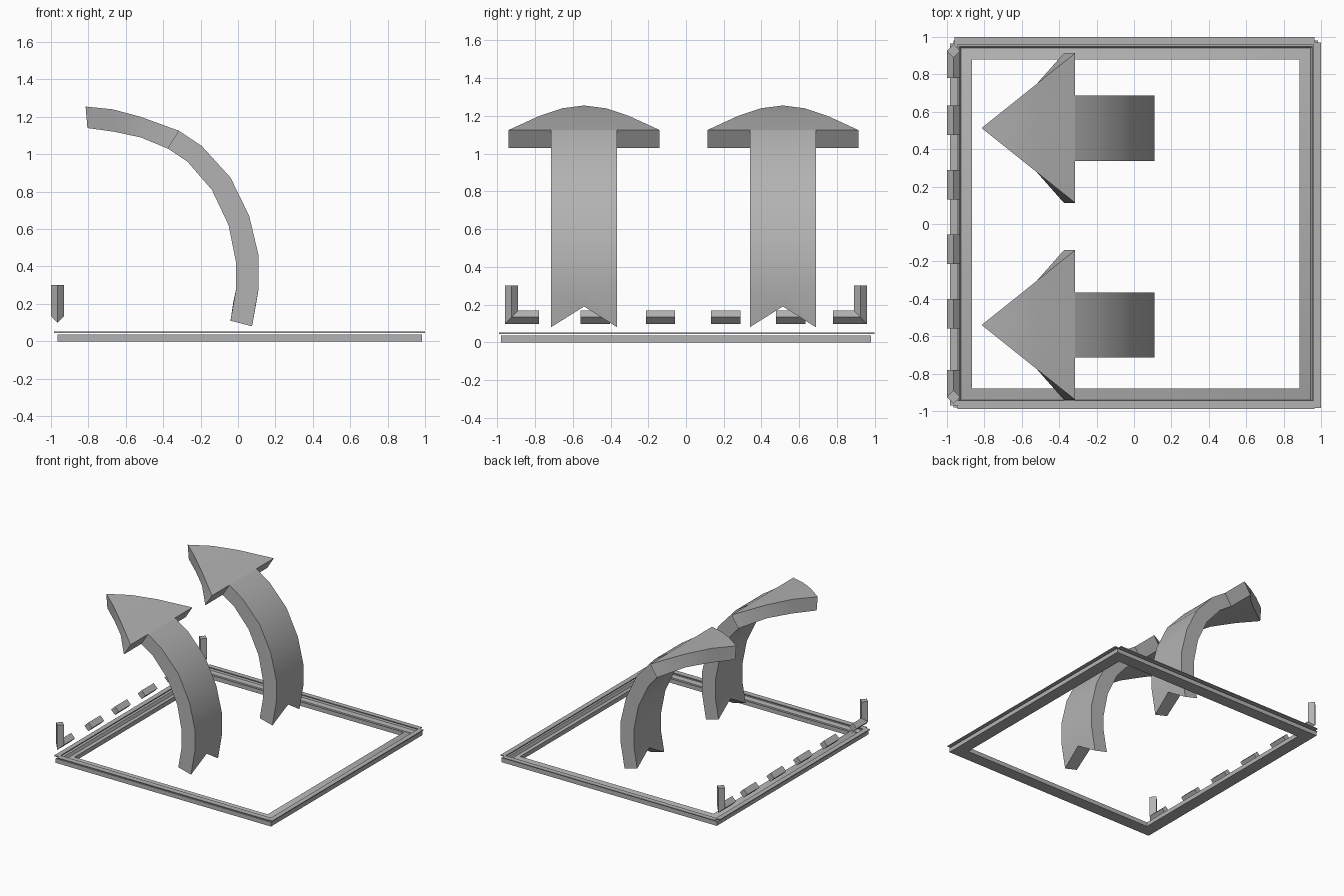
import bpy
import bmesh
import math

cube = bpy.data.objects.get("Cube")
if cube:
    bpy.data.objects.remove(cube, do_unlink=True)

grey = bpy.data.materials.new("grey")
grey.use_nodes = True
COLOUR = (0.45, 0.45, 0.45, 1)
grey.diffuse_color = COLOUR
grey.node_tree.nodes["Principled BSDF"].inputs["Base Color"].default_value = COLOUR


def loft(name, rings, first=(), last=(), closed=False):
    """Bridge rings of points; first and last list the end cap faces."""
    bm = bmesh.new()
    rows = [[bm.verts.new(p) for p in ring] for ring in rings]
    n = len(rows[0])
    pairs = list(zip(rows, rows[1:]))
    if closed:
        pairs.append((rows[-1], rows[0]))
    for a, b in pairs:
        for i in range(n):
            j = (i + 1) % n
            bm.faces.new((a[i], a[j], b[j], b[i]))
    for row, cap in ((rows[0], first), (rows[-1], last)):
        for face in cap:
            bm.faces.new([row[i] for i in face])
    bmesh.ops.remove_doubles(bm, verts=bm.verts, dist=0.0001)
    bmesh.ops.recalc_face_normals(bm, faces=bm.faces)
    mesh = bpy.data.meshes.new(name)
    bm.to_mesh(mesh)
    bm.free()
    mesh.materials.append(grey)
    mesh.shade_smooth()
    mesh.set_sharp_from_angle(angle=math.radians(30))
    obj = bpy.data.objects.new(name, mesh)
    bpy.context.collection.objects.link(obj)
    return obj


QUAD = [(0, 1, 2, 3)]
SPLIT = [(0, 1, 4, 5), (1, 2, 3, 4)]


def box(name, x0, x1, y0, y1, z0, z1):
    rings = [[(x0, y0, z), (x1, y0, z), (x1, y1, z), (x0, y1, z)] for z in (z0, z1)]
    return loft(name, rings, QUAD, QUAD)


# Curved arrows: outer and inner side profiles from tip to tail
OUTER = [(-.815, 1.255), (-.67, 1.24), (-.52, 1.2), (-.315, 1.125), (-.195, 1.045),
         (-.04, .875), (.06, .67), (.11, .46), (.11, .28), (.075, .08)]
INNER = [(-.805, 1.14), (-.66, 1.12), (-.52, 1.09), (-.375, 1.03), (-.27, .96),
         (-.14, .81), (-.05, .62), (-.01, .42), (-.01, .28), (-.04, .11)]
HEAD_ROWS = 4
HEAD_HALF, SHAFT_HALF = 0.4, 0.175


def section(out, inn, y, half):
    return ([(out[0], y + s * half, out[1]) for s in (-1, 0, 1)]
            + [(inn[0], y + s * half, inn[1]) for s in (1, 0, -1)])


def arrow(side, y):
    head = []
    for out, inn in zip(OUTER[:HEAD_ROWS], INNER[:HEAD_ROWS]):
        t = (out[0] - OUTER[0][0]) / (OUTER[HEAD_ROWS - 1][0] - OUTER[0][0])
        head.append(section(out, inn, y, HEAD_HALF * t))
    loft(side + "_arrow_head", head, (), SPLIT)
    start = HEAD_ROWS - 1
    shaft = [section(o, i, y, SHAFT_HALF) for o, i in zip(OUTER[start:], INNER[start:])]
    # Swallowtail notch at the tail
    shaft[-1][1] = (0.095, y, 0.19)
    shaft[-1][4] = (-0.025, y, 0.21)
    loft(side + "_arrow_shaft", shaft, (), SPLIT)


arrow("back", 0.513)
arrow("front", -0.54)

# Grooved base frame, mitred at the corners
PROFILE = [(0, 0), (0, .035), (.03, .035), (.04, .012), (.1, .035), (.1, 0)]
corners = [(-1, -1), (1, -1), (1, 1), (-1, 1)]
loft("base_frame",
     [[(0.01 + sx * (0.975 - d), sy * (0.98 - d), z) for d, z in PROFILE]
      for sx, sy in corners], closed=True)

# Thin strips floating above the frame
Z0, Z1 = 0.045, 0.052
box("back_strip", -.96, .965, .96, 1, Z0, Z1)
box("front_strip", -.945, .965, -.99, -.945, Z0, Z1)
box("left_strip", .96, 1, -.985, .97, Z0, Z1)
box("right_strip", -.985, -.945, -.97, .965, Z0, Z1)

# Dashed line of diamond bars along the right edge
R, CX, CZ = 0.035, -0.965, 0.133


def bar_ring(y, shift=0):
    return [(CX - R, y, CZ), (CX, y + shift, CZ - R), (CX + R, y, CZ), (CX, y - shift, CZ + R)]


for k in range(4):
    mid = -0.485 + k * 0.345 + 0.005
    loft("dash_%d" % (k + 1), [bar_ring(mid - 0.078), bar_ring(mid + 0.078)], QUAD, QUAD)

# Corner brackets: bar turning up into a post
for side, s in (("back", 1), ("front", -1)):
    y = s * 0.925
    top = [(CX - R, y, 0.3), (CX, y + s * R, 0.3), (CX + R, y, 0.3), (CX, y - s * R, 0.3)]
    loft(side + "_corner_bracket", [bar_ring(s * 0.78), bar_ring(y, s * R), top], QUAD, QUAD)
